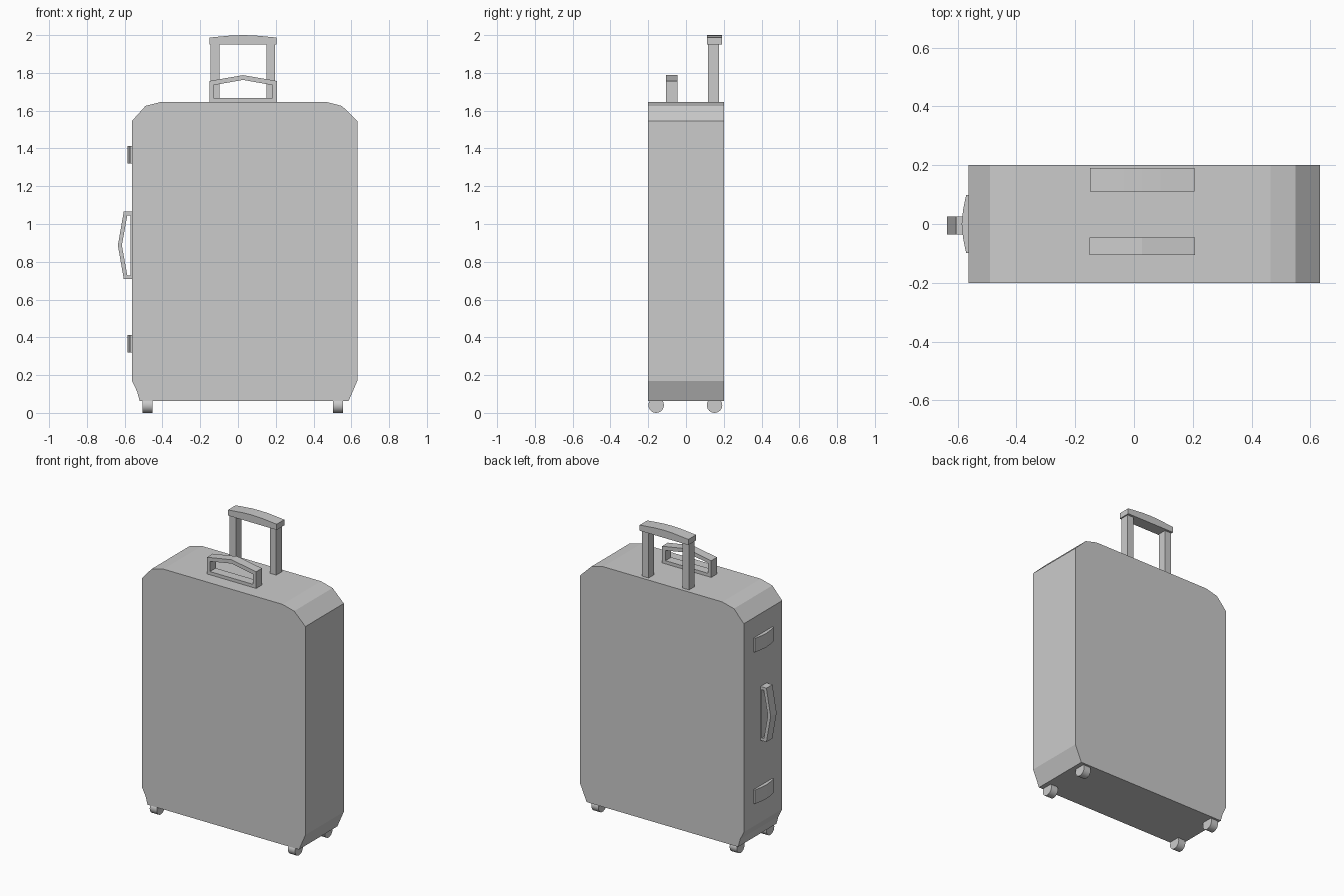
import bpy, bmesh
from math import pi
from mathutils import Vector

if "Cube" in bpy.data.objects:
    bpy.data.objects.remove(bpy.data.objects["Cube"])


def finish(name, bm):
    bmesh.ops.recalc_face_normals(bm, faces=bm.faces)
    me = bpy.data.meshes.new(name)
    bm.to_mesh(me)
    bm.free()
    ob = bpy.data.objects.new(name, me)
    bpy.context.collection.objects.link(ob)
    return ob


def prism(name, profile, y0, y1):
    """Extrude an x-z outline along y."""
    bm = bmesh.new()
    face = bm.faces.new([bm.verts.new((x, y0, z)) for x, z in profile])
    ext = bmesh.ops.extrude_face_region(bm, geom=[face])
    verts = [v for v in ext["geom"] if isinstance(v, bmesh.types.BMVert)]
    bmesh.ops.translate(bm, verts=verts, vec=(0, y1 - y0, 0))
    return finish(name, bm)


def frame(name, outer, inner, y0, y1):
    """Closed x-z frame with a window through it along y."""
    bm = bmesh.new()
    loops = [[bm.verts.new((x, y, z)) for x, z in pts]
             for pts, y in ((outer, y0), (outer, y1), (inner, y1), (inner, y0))]
    n = len(outer)
    for k in range(4):
        a, b = loops[k], loops[(k + 1) % 4]
        for i in range(n):
            j = (i + 1) % n
            bm.faces.new((a[i], a[j], b[j], b[i]))
    return finish(name, bm)


def box(name, lo, hi):
    return prism(name, [(lo[0], lo[2]), (hi[0], lo[2]), (hi[0], hi[2]), (lo[0], hi[2])], lo[1], hi[1])


# Case body with clipped corners
prism("case_body", [(-0.52, 0.062), (0.585, 0.062), (0.632, 0.17), (0.632, 1.545),
                    (0.55, 1.625), (0.465, 1.647), (-0.405, 1.647), (-0.49, 1.625),
                    (-0.562, 1.545), (-0.562, 0.17), (-0.535, 0.115)], -0.2, 0.2)

# Telescopic handle: two posts and an arched grip
for side, x in (("left", -0.145), ("right", 0.15)):
    box("handle_post_" + side, (x, 0.117, 1.62), (x + 0.047, 0.175, 1.96))
prism("handle_grip", [(-0.15, 1.95), (0.205, 1.95), (0.205, 1.987), (0.09, 1.998),
                      (0.027, 2.0), (-0.035, 1.998), (-0.15, 1.987)], 0.11, 0.19)

# Carry handle on top
frame("top_carry_handle",
      [(-0.152, 1.64), (0.207, 1.64), (0.207, 1.757), (0.027, 1.788), (-0.152, 1.757)],
      [(-0.13, 1.668), (0.182, 1.668), (0.182, 1.735), (0.027, 1.763), (-0.13, 1.735)],
      -0.106, -0.046)

# Carry handle on the left side
frame("side_carry_handle",
      [(-0.555, 0.71), (-0.555, 1.065), (-0.605, 1.065), (-0.636, 0.887), (-0.605, 0.71)],
      [(-0.57, 0.727), (-0.57, 1.046), (-0.586, 1.046), (-0.615, 0.887), (-0.586, 0.727)],
      -0.036, 0.026)

# Bowed rest pads on the left side
for label, z0 in (("lower", 0.32), ("upper", 1.32)):
    bm = bmesh.new()
    outline = [(-0.55, -0.098), (-0.571, -0.098), (-0.581, -0.05), (-0.586, 0),
               (-0.581, 0.05), (-0.571, 0.098), (-0.55, 0.098)]
    face = bm.faces.new([bm.verts.new((x, y, z0)) for x, y in outline])
    ext = bmesh.ops.extrude_face_region(bm, geom=[face])
    bmesh.ops.translate(bm, verts=[v for v in ext["geom"] if isinstance(v, bmesh.types.BMVert)],
                        vec=(0, 0, 0.092))
    finish("side_pad_" + label, bm)

# Four wheels
for sx, x in (("left", -0.479), ("right", 0.53)):
    for sy, y in (("front", -0.158), ("back", 0.151)):
        bpy.ops.mesh.primitive_cylinder_add(vertices=24, radius=0.041, depth=0.052,
                                            location=(x, y, 0.041), rotation=(0, pi / 2, 0))
        bpy.context.object.name = f"wheel_{sy}_{sx}"
        bpy.ops.object.shade_smooth_by_angle()
